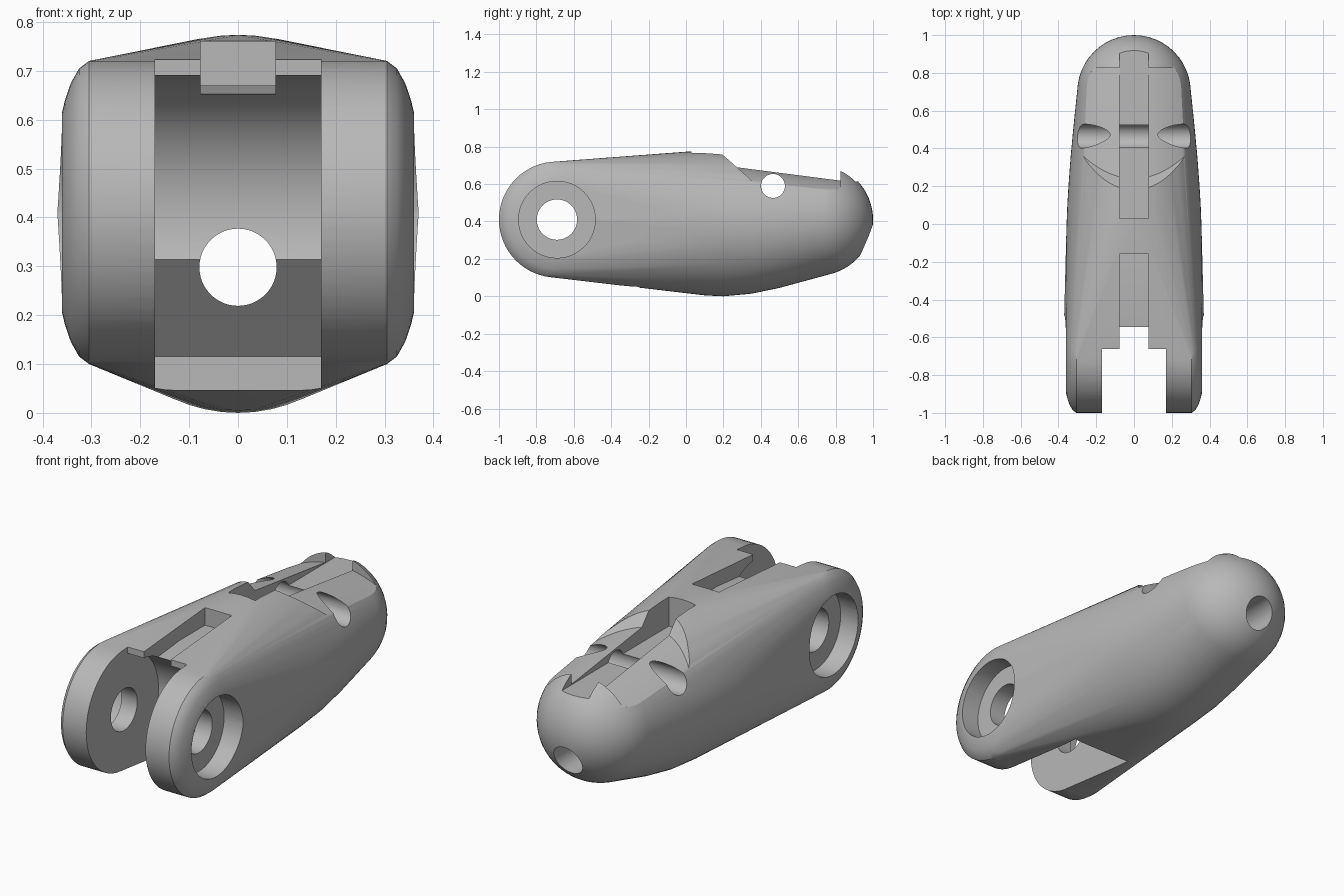
import bpy, bmesh
from math import sin, cos, pi, radians
from mathutils import Matrix

cube = bpy.data.objects.get("Cube")
if cube:
    bpy.data.objects.remove(cube, do_unlink=True)

grey = bpy.data.materials.new("plain grey")
grey.use_nodes = True
grey.diffuse_color = (0.48, 0.48, 0.48, 1)
grey.node_tree.nodes["Principled BSDF"].inputs["Base Color"].default_value = grey.diffuse_color

PIVOT_Y, PIVOT_Z = -0.69, 0.41


def make_object(name, bm):
    bmesh.ops.recalc_face_normals(bm, faces=bm.faces)
    mesh = bpy.data.meshes.new(name)
    bm.to_mesh(mesh)
    bm.free()
    mesh.materials.append(grey)
    obj = bpy.data.objects.new(name, mesh)
    bpy.context.collection.objects.link(obj)
    return obj


def ring(n, ra, rb):
    return [(ra * cos(2 * pi * i / n), rb * sin(2 * pi * i / n)) for i in range(n)]


def prism(name, profile, half_width):
    """Side profile in y, z extruded across x."""
    bm = bmesh.new()
    a = [bm.verts.new((-half_width, y, z)) for y, z in profile]
    b = [bm.verts.new((half_width, y, z)) for y, z in profile]
    bm.faces.new(a)
    bm.faces.new(b)
    for i in range(len(a)):
        j = (i + 1) % len(a)
        bm.faces.new((a[i], a[j], b[j], b[i]))
    return make_object(name, bm)


def cylinder(name, radius, length, centre, axis):
    bm = bmesh.new()
    turn = Matrix.Rotation(pi / 2, 4, "Y" if axis == "X" else "X")
    bmesh.ops.create_cone(bm, cap_ends=True, segments=48, radius1=radius, radius2=radius,
                          depth=length, matrix=Matrix.Translation(centre) @ turn)
    return make_object(name, bm)


# Body: hull around the rounded pivot disc, oval mid sections and the domed tip
bm = bmesh.new()
for x, r in [(0.305, 0.31), (0.325, 0.295), (0.342, 0.265), (0.354, 0.23), (0.36, 0.205)]:
    for y, z in ring(64, r, r):
        for side in (-1, 1):
            bm.verts.new((side * x, PIVOT_Y + y, PIVOT_Z + z))
for y, half, low, high in [(-0.5, 0.37, 0.2, 0.62), (0.0, 0.357, 0.017, 0.773),
                           (0.1, 0.353, 0.005, 0.775), (0.2, 0.347, 0.0, 0.768),
                           (0.35, 0.336, 0.014, 0.752), (0.5, 0.322, 0.045, 0.735)]:
    for x, z in ring(64, half, (high - low) / 2):
        bm.verts.new((x, y, (low + high) / 2 + z))
bmesh.ops.create_uvsphere(bm, u_segments=48, v_segments=32, radius=0.3,
                          matrix=Matrix.Translation((0, 0.7, PIVOT_Z)))
bmesh.ops.delete(bm, geom=bm.faces[:] + bm.edges[:], context="EDGES_FACES")
hull = bmesh.ops.convex_hull(bm, input=bm.verts[:])
spare = [v for v in set(hull["geom_interior"] + hull["geom_unused"])
         if isinstance(v, bmesh.types.BMVert)]
bmesh.ops.delete(bm, geom=spare, context="VERTS")
body = make_object("finger_link_body", bm)

# Fork gap: arc around the pivot, then a sloped relief underneath
arc = [(PIVOT_Y + 0.282 * cos(radians(a)), PIVOT_Z + 0.282 * sin(radians(a)))
       for a in range(84, -24, -4)]
gap = [(-1.2, -0.2), (-1.2, 0.95), (-0.66, 0.95)] + arc + [(-0.25, 0.115), (-0.25, -0.2)]
cutters = [prism("fork_gap", gap, 0.17)]

# Top grooves, front and rear
cutters.append(prism("front_groove", [(-0.75, 0.95), (-0.16, 0.95), (-0.16, 0.67),
                                      (-0.37, 0.67), (-0.55, 0.652), (-0.75, 0.63)], 0.077))
cutters.append(prism("rear_groove", [(0.03, 0.95), (0.03, 0.615), (1.2, 0.615), (1.2, 0.95)], 0.0775))

# Arched recess on top of the tip
bm = bmesh.new()
loops = []
for i in range(33):
    x = -0.4 + i * 0.025
    front = 0.24 + 0.12 * (x / 0.27) ** 2

    def floor(y):
        return 0.7 - 0.129 * (y - 0.24) - x * x / 0.98

    lean = 0.86 * (0.95 - floor(front))
    loops.append([bm.verts.new(p) for p in [
        (x, front, floor(front)), (x, 0.825, floor(0.825)),
        (x, 0.825, 0.95), (x, front - lean, 0.95)]])
for a, b in zip(loops, loops[1:]):
    for i in range(4):
        j = (i + 1) % 4
        bm.faces.new((a[i], a[j], b[j], b[i]))
bm.faces.new(loops[0])
bm.faces.new(loops[-1])
cutters.append(make_object("tip_recess", bm))

# Bores: pivot, counterbores, cross pin and lengthwise channel
cutters.append(cylinder("pivot_bore", 0.108, 1, (0, PIVOT_Y, PIVOT_Z), "X"))
for side in (-1, 1):
    cutters.append(cylinder("counterbore", 0.205, 0.4, (side * 0.46, PIVOT_Y, PIVOT_Z), "X"))
cutters.append(cylinder("cross_pin_bore", 0.064, 1, (0, 0.465, 0.59), "X"))
cutters.append(cylinder("cable_channel", 0.079, 2.4, (0, 0, 0.298), "Y"))

# Cut everything out of the body
bpy.ops.object.select_all(action="DESELECT")
bpy.context.view_layer.objects.active = body
body.select_set(True)
for cutter in cutters:
    cutter.hide_render = True
    mod = body.modifiers.new(cutter.name, "BOOLEAN")
    mod.operation = "DIFFERENCE"
    mod.solver = "EXACT"
    mod.object = cutter
    bpy.ops.object.modifier_apply(modifier=mod.name)
for cutter in cutters:
    bpy.data.objects.remove(cutter, do_unlink=True)
bpy.ops.object.shade_smooth_by_angle(angle=radians(30))
